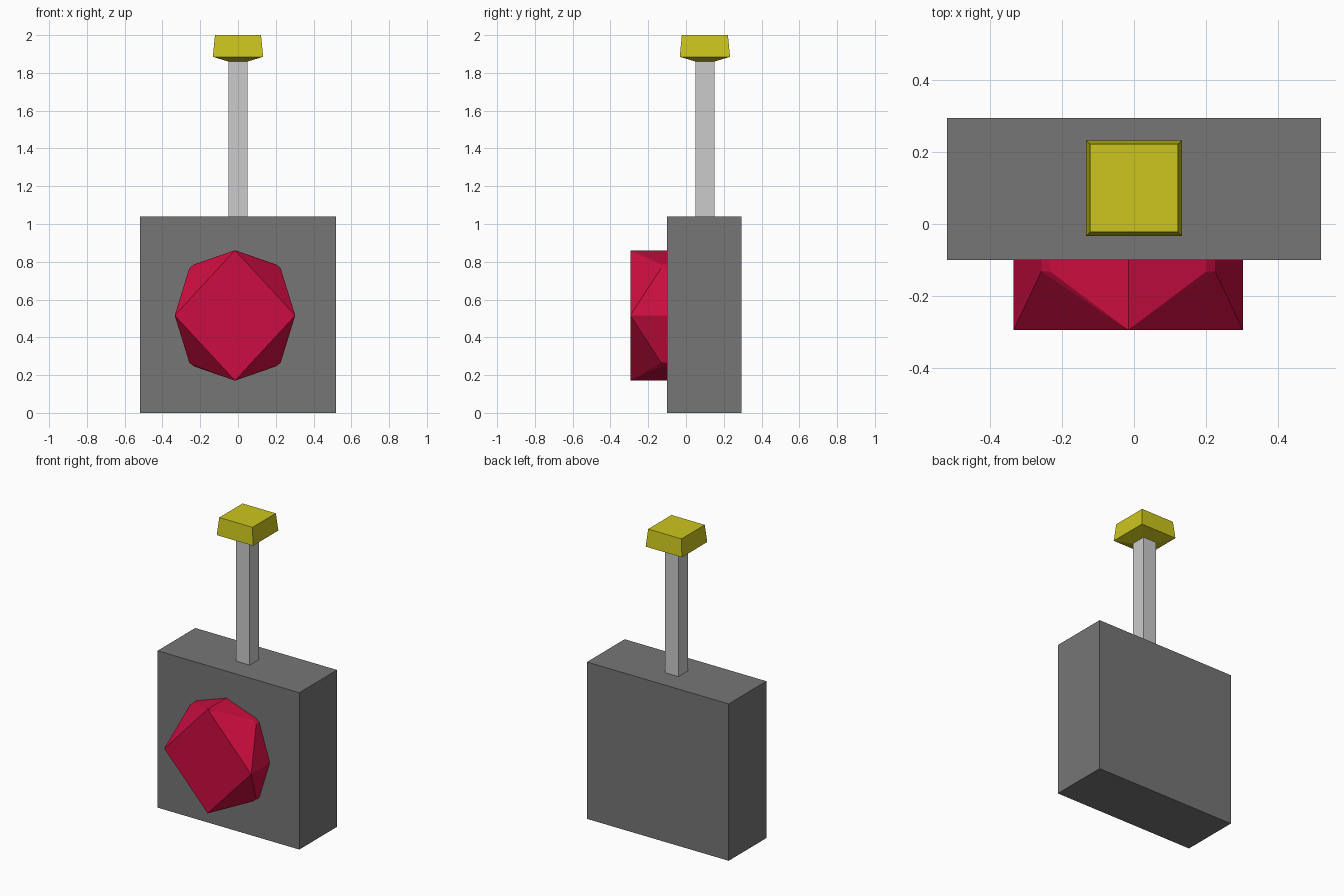
import bpy, bmesh

if "Cube" in bpy.data.objects:
    bpy.data.objects.remove(bpy.data.objects["Cube"])

def add_object(name, bm, color=None):
    bmesh.ops.recalc_face_normals(bm, faces=bm.faces[:])
    mesh = bpy.data.meshes.new(name)
    bm.to_mesh(mesh)
    bm.free()
    obj = bpy.data.objects.new(name, mesh)
    bpy.context.collection.objects.link(obj)
    if color:
        mat = bpy.data.materials.new(name + "_color")
        mat.diffuse_color = (*color, 1)
        mat.use_nodes = True
        mat.node_tree.nodes["Principled BSDF"].inputs["Base Color"].default_value = mat.diffuse_color
        mesh.materials.append(mat)
    return obj

def box(name, lo, hi, color=None):
    bm = bmesh.new()
    bmesh.ops.create_cube(bm, size=1)
    for v in bm.verts:
        v.co = [l if c < 0 else h for c, l, h in zip(v.co, lo, hi)]
    return add_object(name, bm, color)

# Wall block and the pole on top of it
box("block", (-0.52, -0.10, 0), (0.52, 0.295, 1.04), (0.18, 0.18, 0.18))
box("pole", (-0.05, 0.05, 1.04), (0.05, 0.15, 1.87))

# Square cap: stacked square rings, tapering under and over its widest edge
bm = bmesh.new()
rings = []
for half, z in [(0.05, 1.86), (0.133, 1.885), (0.122, 2.0)]:
    rings.append([bm.verts.new((sx * half, 0.1 + sy * half, z))
                  for sx, sy in [(-1, -1), (1, -1), (1, 1), (-1, 1)]])
for low, high in zip(rings, rings[1:]):
    for i in range(4):
        j = (i + 1) % 4
        bm.faces.new((low[i], low[j], high[j], high[i]))
bm.faces.new(rings[0])
bm.faces.new(rings[-1])
add_object("cap", bm, (0.6, 0.56, 0.012))

# Faceted button: diamond front, with cut-back corners between its points
cx, cz, back = -0.016, 0.516, -0.05
points = []
for s in (-1, 1):
    for y in (-0.295, back):
        points += [(cx + s * 0.319, y, cz), (cx, y, cz + s * 0.345)]
    for t in (-1, 1):
        for y in (-0.132, back):
            points += [(cx + s * 0.242, y, cz + t * 0.25),
                       (cx + s * 0.217, y, cz + t * 0.27)]
bm = bmesh.new()
for p in points:
    bm.verts.new(p)
bmesh.ops.convex_hull(bm, input=bm.verts[:])
bmesh.ops.dissolve_limit(bm, angle_limit=0.03, verts=bm.verts[:], edges=bm.edges[:])
add_object("button", bm, (0.6, 0.004, 0.05))
